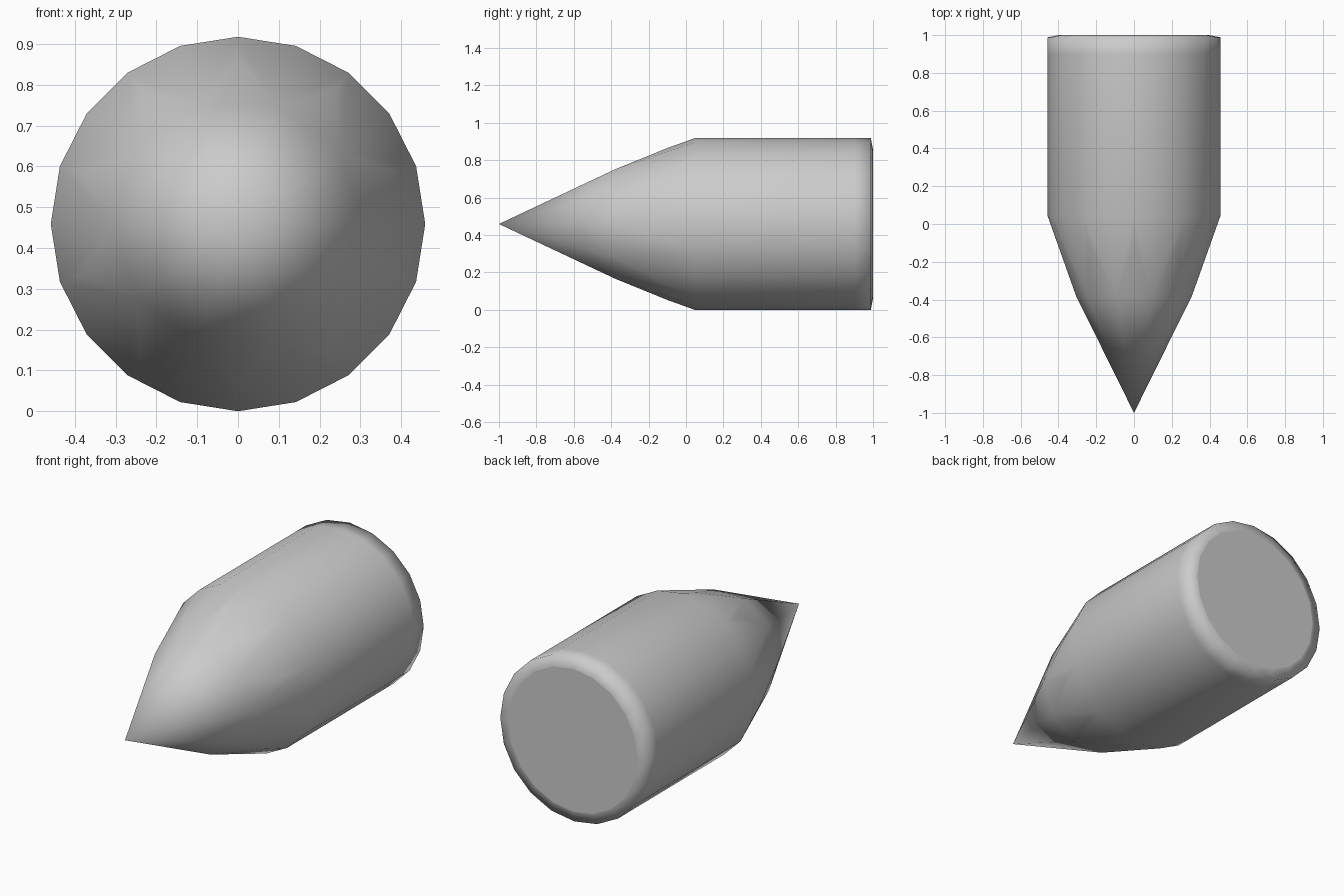
import bpy, bmesh, math

if "Cube" in bpy.data.objects:
    bpy.data.objects.remove(bpy.data.objects["Cube"])

SIDES = 20
CENTRE_Z = 0.459

bm = bmesh.new()


def vert(i, radius, y):
    a = math.tau * i / SIDES
    return bm.verts.new((radius * math.cos(a), y, CENTRE_Z + radius * math.sin(a)))


def ring(radius, y):
    return [vert(i, radius, y) for i in range(SIDES)]


# Pointed nose: tip, then staggered vertices (inner on even, outer on odd angles)
tip = bm.verts.new((0, -1, CENTRE_Z))
nose = [vert(i, *((0.307, -0.38) if i % 2 == 0 else (0.406, -0.10)))
        for i in range(SIDES)]

# Straight body with a slightly bevelled rear rim
rings = [ring(r, y) for r, y in ((0.459, 0.047), (0.459, 0.90),
                                 (0.459, 0.988), (0.40, 1.0))]

for i in range(0, SIDES, 2):
    j = (i + 2) % SIDES
    bm.faces.new((tip, nose[i], nose[j]))
    bm.faces.new((nose[i], nose[i + 1], nose[j]))

for a, b in zip([nose] + rings, rings):
    for i in range(SIDES):
        j = (i + 1) % SIDES
        if a is nose:
            # Triangles joining the staggered nose to the body
            if i % 2 == 0:
                bm.faces.new((a[i], b[i], b[j]))
                bm.faces.new((a[i], b[j], a[j]))
            else:
                bm.faces.new((a[i], b[i], a[j]))
                bm.faces.new((b[i], b[j], a[j]))
        else:
            bm.faces.new((a[i], b[i], b[j], a[j]))

for f in bm.faces:
    f.smooth = True

# Flat rear cap
bm.faces.new(rings[-1])
bmesh.ops.recalc_face_normals(bm, faces=bm.faces[:])

mesh = bpy.data.meshes.new("pointed_body")
bm.to_mesh(mesh)
bm.free()
body = bpy.data.objects.new("pointed_body", mesh)
bpy.context.collection.objects.link(body)
